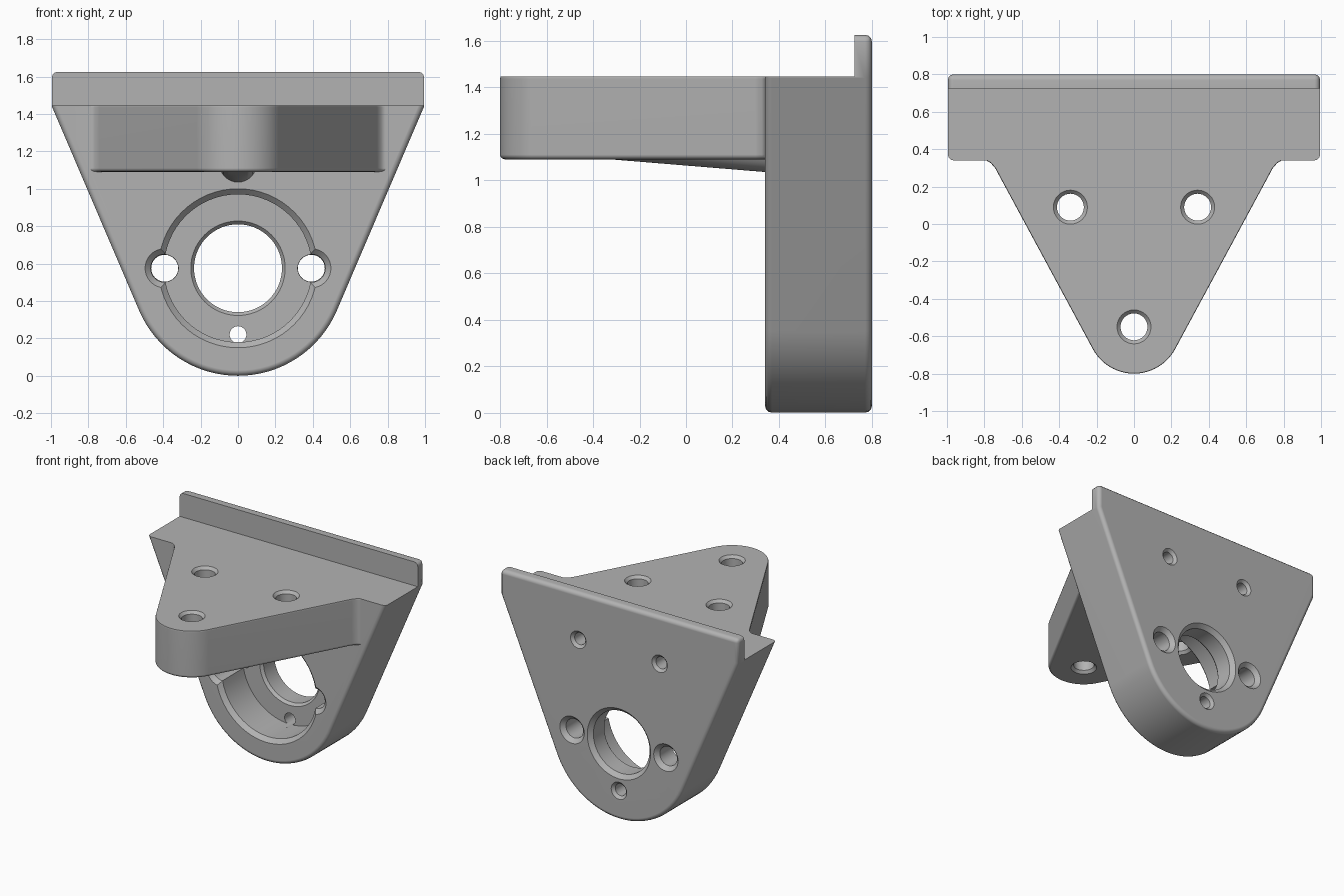
import bpy, bmesh
from math import sin, cos, pi, radians, atan2

if "Cube" in bpy.data.objects:
    bpy.data.objects.remove(bpy.data.objects["Cube"], do_unlink=True)

grey = bpy.data.materials.new("plain grey")
grey.use_nodes = True
grey.diffuse_color = (0.45, 0.45, 0.45, 1)
grey.node_tree.nodes["Principled BSDF"].inputs["Base Color"].default_value = (0.45, 0.45, 0.45, 1)


def finish(bm, name):
    bmesh.ops.recalc_face_normals(bm, faces=bm.faces)
    mesh = bpy.data.meshes.new(name)
    bm.to_mesh(mesh)
    bm.free()
    mesh.materials.append(grey)
    ob = bpy.data.objects.new(name, mesh)
    bpy.context.collection.objects.link(ob)
    return ob


def apply(ob, mod):
    bpy.context.view_layer.objects.active = ob
    bpy.ops.object.modifier_apply(modifier=mod.name)


def extrude(name, outline, place, a, b, bevel=0.0):
    """Solid from a closed outline, swept from a to b along its axis."""
    bm = bmesh.new()
    face = bm.faces.new([bm.verts.new(place(u, v, a)) for u, v in outline])
    top = bmesh.ops.extrude_face_region(bm, geom=[face])["geom"]
    shift = place(0, 0, b - a)
    bmesh.ops.translate(bm, vec=shift, verts=[g for g in top if isinstance(g, bmesh.types.BMVert)])
    ob = finish(bm, name)
    if bevel:
        mod = ob.modifiers.new("edges", 'BEVEL')
        mod.width, mod.segments = bevel, 3
        mod.limit_method, mod.angle_limit = 'ANGLE', radians(40)
        apply(ob, mod)
    return ob


def lathe(name, place, cu, cv, rings, n=48, slope=0.0):
    """Round solid from (position, radius) rings around an axis."""
    bm = bmesh.new()
    loops = []
    for t, r in rings:
        loops.append([bm.verts.new(place(cu + r * cos(2 * pi * i / n),
                                         cv + slope * t + r * sin(2 * pi * i / n), t)) for i in range(n)])
    for lo, hi in zip(loops, loops[1:]):
        for i in range(n):
            j = (i + 1) % n
            bm.faces.new((lo[i], lo[j], hi[j], hi[i]))
    bm.faces.new(loops[0])
    bm.faces.new(loops[-1])
    return finish(bm, name)


def combine(target, other, operation):
    mod = target.modifiers.new("join", 'BOOLEAN')
    mod.object, mod.operation, mod.solver = other, operation, 'EXACT'
    apply(target, mod)
    bpy.data.objects.remove(other, do_unlink=True)


def along_y(u, v, t):
    return (u, t, v)


def along_z(u, v, t):
    return (u, v, t)


def rounded_tip(centre, radius, half_angle, side, n=32):
    """Right side points, tip arc, then the mirrored side points."""
    arc = [(radius * cos(a), centre + radius * sin(a))
           for a in (-half_angle - (pi - 2 * half_angle) * i / n for i in range(n + 1))]
    return side + arc + [(-x, y) for x, y in reversed(side)]


FRONT, BACK, FLOOR, TOP, HUB = 0.34, 0.80, 0.62, 1.445, 0.575

# Upright plate, tapering to a round bottom
plate_side = [(0.995, 1.625), (0.995, 1.44)]
bracket = extrude("bracket", rounded_tip(HUB, 0.575, atan2(0.393, 0.919), plate_side),
                  along_y, FRONT, BACK, 0.03)

# Triangular shelf with a round nose and flared roots
shelf_side = [(0.82, 0.6), (0.82, 0.345), (0.79, 0.34), (0.765, 0.325), (0.742, 0.298)]
shelf = extrude("shelf", rounded_tip(-0.55, 0.25, atan2(0.475, 0.88), shelf_side),
                along_z, 1.09, TOP + 0.01, 0.02)
combine(bracket, shelf, 'UNION')

# Sloping round rib under the shelf
rib = lathe("rib", along_y, 0, 1.163, [(-0.43, 0.1), (0.5, 0.1)], slope=-0.082)
combine(bracket, rib, 'UNION')

# Step that leaves the thin lip along the back
step = extrude("step", [(-2, TOP), (2, TOP), (2, 2), (-2, 2)], along_y, -1, 0.725)
combine(bracket, step, 'DIFFERENCE')

# Round pocket and central bore
pocket = lathe("pocket", along_y, 0, HUB,
               [(FRONT - 0.03, 0.455), (FRONT + 0.03, 0.395), (FLOOR, 0.395)], 64)
combine(bracket, pocket, 'DIFFERENCE')
bore = lathe("bore", along_y, 0, HUB,
             [(FLOOR - 0.02, 0.27), (FLOOR + 0.02, 0.235), (BACK - 0.03, 0.235), (BACK + 0.03, 0.295)], 64)
combine(bracket, bore, 'DIFFERENCE')

# Small hole below the bore
pin = lathe("pin_hole", along_y, 0, 0.22,
            [(FLOOR - 0.05, 0.045), (BACK - 0.02, 0.045), (BACK + 0.02, 0.085)], 24)
combine(bracket, pin, 'DIFFERENCE')

for s in (-1, 1):
    # Side bolt holes through the plate
    bolt = lathe("bolt_hole", along_y, s * 0.392, HUB,
                 [(FRONT - 0.03, 0.135), (FRONT + 0.03, 0.075),
                  (BACK - 0.03, 0.072), (BACK + 0.03, 0.132)], 32)
    combine(bracket, bolt, 'DIFFERENCE')
    # Blind holes in the back
    blind = lathe("blind_hole", along_y, s * 0.34, 1.27,
                  [(0.4, 0.045), (BACK - 0.02, 0.045), (BACK + 0.02, 0.085)], 24)
    combine(bracket, blind, 'DIFFERENCE')

# Vertical holes through the shelf
for x, y in ((-0.34, 0.09), (0.34, 0.09), (0, -0.55)):
    hole = lathe("shelf_hole", along_z, x, y,
                 [(1.07, 0.11), (1.11, 0.072), (TOP - 0.02, 0.072), (TOP + 0.02, 0.11)], 32)
    combine(bracket, hole, 'DIFFERENCE')

# Smooth shading with crisp edges
bpy.ops.object.select_all(action='DESELECT')
bracket.select_set(True)
bpy.context.view_layer.objects.active = bracket
bpy.ops.object.shade_smooth_by_angle(angle=radians(32))
normals = bracket.modifiers.new("normals", 'WEIGHTED_NORMAL')
normals.keep_sharp = True
